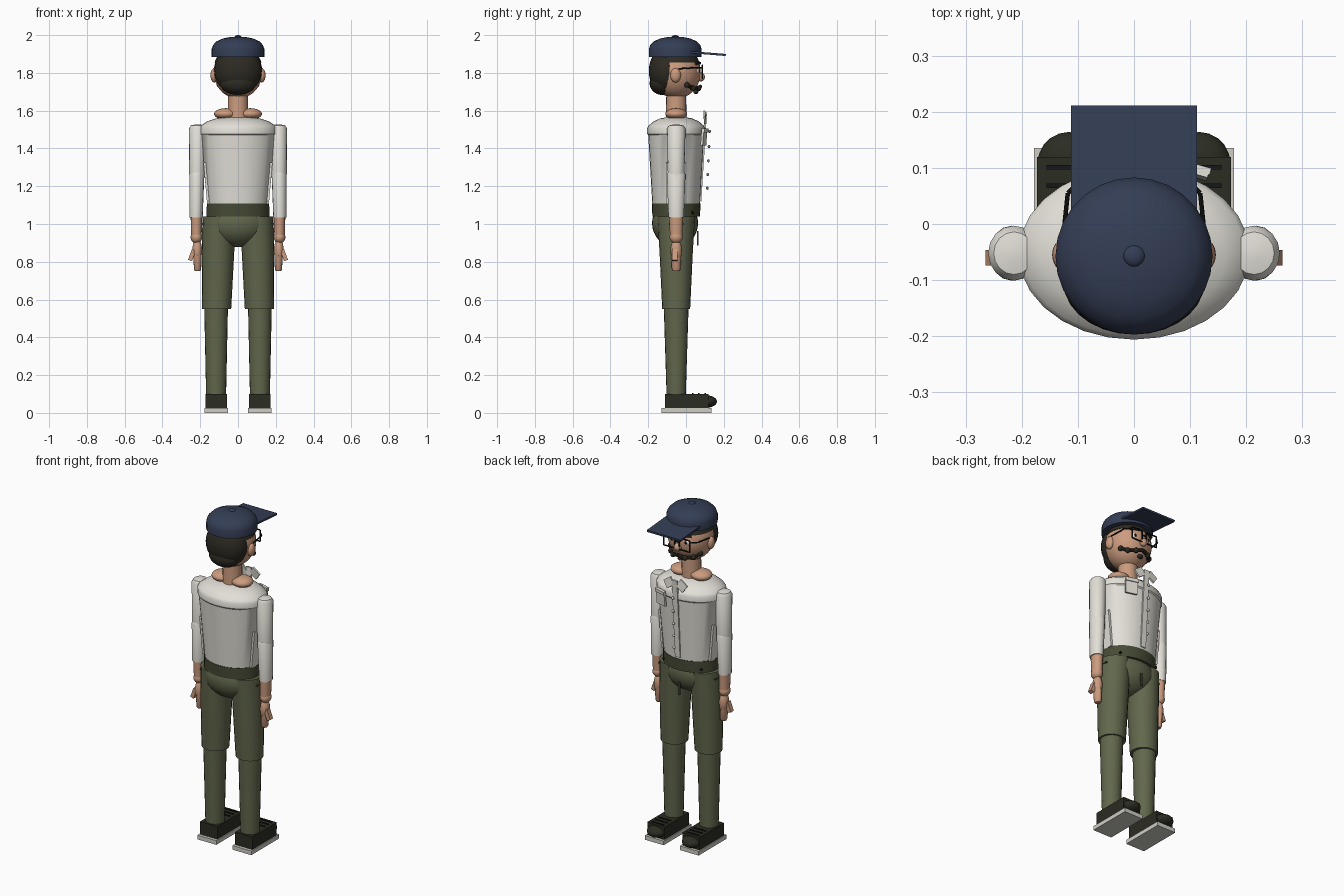
import bpy, bmesh, math
from mathutils import Matrix, Vector, Euler

if "Cube" in bpy.data.objects:
    bpy.data.objects.remove(bpy.data.objects["Cube"])

CY = -0.052  # body axis in y


def material(name, rgb):
    m = bpy.data.materials.new(name)
    m.diffuse_color = (*rgb, 1)
    m.use_nodes = True
    m.node_tree.nodes["Principled BSDF"].inputs["Base Color"].default_value = m.diffuse_color
    return m


NAVY = material("navy", (0.034, 0.047, 0.09))
OLIVE = material("olive", (0.12, 0.135, 0.072))
BELT = material("dark olive", (0.062, 0.07, 0.036))
SHIRT = material("off white", (0.76, 0.74, 0.68))
SKIN = material("skin", (0.6, 0.33, 0.21))
HAIR = material("dark brown", (0.026, 0.023, 0.016))
SHOE = material("shoe black", (0.024, 0.025, 0.016))
SOLE = material("sole grey", (0.62, 0.61, 0.56))
BLACK = material("black", (0.008, 0.008, 0.008))


def finish(name, bm, mat):
    bmesh.ops.recalc_face_normals(bm, faces=bm.faces[:])
    me = bpy.data.meshes.new(name)
    bm.to_mesh(me)
    bm.free()
    me.materials.append(mat)
    ob = bpy.data.objects.new(name, me)
    bpy.context.collection.objects.link(ob)
    return ob


def place(loc, size, rot):
    return (Matrix.Translation(loc) @ Euler([math.radians(a) for a in rot]).to_matrix().to_4x4()
            @ Matrix.Diagonal((*size, 1)))


def box(name, mat, loc, size, rot=(0, 0, 0)):
    bm = bmesh.new()
    bmesh.ops.create_cube(bm, size=1, matrix=place(loc, size, rot))
    return finish(name, bm, mat)


def ball(name, mat, loc, radii, rot=(0, 0, 0), seg=20, above=None):
    bm = bmesh.new()
    bmesh.ops.create_uvsphere(bm, u_segments=seg, v_segments=max(6, seg // 2 + 2), radius=1,
                              matrix=place(loc, radii, rot))
    if above is not None:  # keep only the part over a height
        bmesh.ops.bisect_plane(bm, geom=bm.verts[:] + bm.edges[:] + bm.faces[:],
                               plane_co=(0, 0, above), plane_no=(0, 0, 1), clear_inner=True)
        bmesh.ops.holes_fill(bm, edges=bm.edges[:])
    return finish(name, bm, mat)


def loft(name, mat, rings, seg=20, cy=CY):
    """Stack of elliptical rings (z, rx, ry, centre x)."""
    bm = bmesh.new()
    rows = []
    for z, rx, ry, cx in rings:
        rows.append([bm.verts.new((cx + rx * math.cos(2 * math.pi * i / seg),
                                   cy + ry * math.sin(2 * math.pi * i / seg), z)) for i in range(seg)])
    for a, b in zip(rows, rows[1:]):
        for i in range(seg):
            j = (i + 1) % seg
            bm.faces.new((a[i], a[j], b[j], b[i]))
    bm.faces.new(rows[0])
    bm.faces.new(rows[-1])
    return finish(name, bm, mat)


def rod(name, mat, p, q, r):
    p, q = Vector(p), Vector(q)
    d = q - p
    bm = bmesh.new()
    bmesh.ops.create_cone(bm, cap_ends=True, segments=8, radius1=r, radius2=r, depth=d.length,
                          matrix=Matrix.Translation((p + q) / 2) @ d.to_track_quat('Z', 'Y').to_matrix().to_4x4())
    return finish(name, bm, mat)


# Paired parts
for s in (-1, 1):
    side = "left" if s < 0 else "right"
    # shoes
    x = 0.116 * s
    box(side + "_sole", SOLE, (x, 0.003, 0.0125), (0.125, 0.264, 0.025))
    box(side + "_shoe", SHOE, (x, 0.004, 0.063), (0.114, 0.23, 0.076))
    ball(side + "_toe_cap", SHOE, (x, 0.108, 0.06), (0.056, 0.056, 0.033))
    for k in range(3):
        box(side + "_lace", BLACK, (x, 0.035 + 0.033 * k, 0.102), (0.08, 0.008, 0.006))
    # trouser legs
    loft(side + "_lower_leg", OLIVE, [(0.1, 0.053, 0.051, x), (0.57, 0.063, 0.066, x)])
    loft(side + "_upper_leg", OLIVE, [(0.55, 0.077, 0.074, 0.113 * s), (0.85, 0.086, 0.088, 0.106 * s),
                                      (1.04, 0.088, 0.1, 0.1 * s)])
    box(side + "_hip_pocket", BELT, (0.165 * s, -0.05, 1.0), (0.05, 0.08, 0.008))
    ball(side + "_rivet", BLACK, (0.125 * s, 0.034, 1.06), (0.008,) * 3, seg=8)
    # sleeves
    ax = 0.214 * s
    loft(side + "_upper_sleeve", SHIRT, [(1.25, 0.041, 0.044, 0.217 * s), (1.505, 0.046, 0.049, ax),
                                         (1.522, 0.036, 0.038, ax), (1.527, 0.012, 0.012, ax)], 16)
    loft(side + "_lower_sleeve", SHIRT, [(1.035, 0.035, 0.041, 0.222 * s), (1.262, 0.04, 0.049, 0.218 * s),
                                         (1.272, 0.035, 0.045, 0.218 * s)], 16)
    # forearm, wrist and hand
    loft(side + "_forearm", SKIN, [(0.92, 0.027, 0.032, 0.22 * s), (1.05, 0.031, 0.038, 0.22 * s)], 16)
    ball(side + "_wrist", SKIN, (0.22 * s, CY, 0.93), (0.031, 0.035, 0.033), seg=16)
    ball(side + "_palm", SKIN, (0.216 * s, CY, 0.86), (0.026, 0.03, 0.06), seg=16)
    loft(side + "_fingers", SKIN, [(0.75, 0.014, 0.016, 0.214 * s), (0.76, 0.019, 0.023, 0.214 * s),
                                   (0.85, 0.023, 0.028, 0.215 * s)], 12)
    box(side + "_thumb", SKIN, (0.244 * s, -0.06, 0.835), (0.022, 0.028, 0.06), (0, -20 * s, 0))
    # shoulder slope beside the neck
    ball(side + "_neck_muscle", SKIN, (0.065 * s, CY, 1.583), (0.062, 0.058, 0.03))
    # shirt side panel and collar tip
    box(side + "_side_panel", SHIRT, (0.167 * s, CY, 1.215), (0.012, 0.106, 0.22), (0, 5 * s, 0))
    box(side + "_collar", SHIRT, (0.042 * s, 0.1, 1.565), (0.055, 0.01, 0.05), (8, 35 * s, 0))
    # ears, eyes, brows
    ball(side + "_ear", SKIN, (0.126 * s, -0.055, 1.787), (0.02, 0.028, 0.038), seg=16)
    ball(side + "_eye", SHIRT, (0.046 * s, 0.058, 1.81), (0.02, 0.012, 0.018), seg=12)
    ball(side + "_pupil", BLACK, (0.046 * s, 0.068, 1.81), (0.008, 0.005, 0.009), seg=8)
    rod(side + "_eyebrow", HAIR, (0.022 * s, 0.073, 1.852), (0.072 * s, 0.05, 1.85), 0.008)
    # glasses: square rim and short temple
    lo, hi, zb, zt, y = 0.015 * s, 0.085 * s, 1.772, 1.84, 0.087
    corners = [(lo, y, zb), (hi, y, zb), (hi, y, zt), (lo, y, zt)]
    for k in range(4):
        rod(side + "_glasses_rim", BLACK, corners[k], corners[(k + 1) % 4], 0.004)
    rod(side + "_temple_front", BLACK, (0.085 * s, y, 1.828), (0.118 * s, 0.055, 1.828), 0.004)
    rod(side + "_temple", BLACK, (0.118 * s, 0.055, 1.828), (0.128 * s, -0.04, 1.822), 0.004)
    # moustache half with ball end
    pts = [(0, 0.076, 1.728), (0.04 * s, 0.066, 1.718), (0.075 * s, 0.036, 1.72), (0.098 * s, 0.004, 1.737)]
    for p, q in zip(pts, pts[1:]):
        rod(side + "_moustache", HAIR, p, q, 0.01)
    for p in pts[1:]:
        ball(side + "_moustache_lobe", HAIR, p, (0.015,) * 3, seg=12)

# Hips and waistband
ball("hips", OLIVE, (0, -0.058, 1.005), (0.165, 0.122, 0.127), seg=28)
loft("waistband", BELT, [(1.04, 0.167, 0.126, 0), (1.108, 0.165, 0.129, 0)], 28)
box("fly", BELT, (0, 0.063, 0.925), (0.012, 0.008, 0.075))

# Shirt body with shoulder rim and sloping top
loft("shirt_body", SHIRT, [(1.1, 0.161, 0.126, 0), (1.47, 0.2, 0.148, 0), (1.477, 0.206, 0.154, 0),
                           (1.508, 0.206, 0.154, 0), (1.52, 0.198, 0.147, 0), (1.543, 0.165, 0.12, 0),
                           (1.559, 0.115, 0.085, 0), (1.567, 0.05, 0.04, 0)], 28)
box("placket", SHIRT, (0, 0.09, 1.355), (0.034, 0.012, 0.47), (-3.7, 0, 0))
for z in (1.49, 1.41, 1.335, 1.262, 1.19):
    ball("shirt_button", SOLE, (0, 0.113 + (z - 1.19) * 0.04, z), (0.009, 0.007, 0.009), seg=10)
box("chest_pocket", SHIRT, (0.098, 0.095, 1.46), (0.07, 0.012, 0.09), (-4, 0, -16))
box("pocket_flap", SHIRT, (0.1, 0.103, 1.495), (0.075, 0.012, 0.02), (-4, 0, -16))

# Neck and head
loft("neck", SKIN, [(1.55, 0.055, 0.055, 0), (1.7, 0.052, 0.052, 0)], 20)
ball("head", SKIN, (0, CY, 1.805), (0.129, 0.13, 0.141), seg=32)
ball("nose", SKIN, (0, 0.078, 1.778), (0.022, 0.022, 0.024), seg=16)
ball("chin_beard", HAIR, (0, 0.052, 1.7), (0.018, 0.014, 0.012), seg=12)
rod("glasses_bridge", BLACK, (-0.015, 0.087, 1.815), (0.015, 0.087, 1.815), 0.004)

# Hair: back mass and crown under the cap
ball("hair_back", HAIR, (0, -0.103, 1.81), (0.126, 0.094, 0.125), seg=28)
ball("hair_nape", HAIR, (0, -0.125, 1.745), (0.095, 0.068, 0.062), seg=24)
ball("hair_crown", HAIR, (0, CY - 0.002, 1.805), (0.133, 0.134, 0.143), seg=32, above=1.855)

# Cap
loft("cap", NAVY, [(1.885, 0.14, 0.14, 0), (1.925, 0.14, 0.14, 0), (1.948, 0.132, 0.132, 0),
                   (1.968, 0.112, 0.112, 0), (1.982, 0.08, 0.08, 0), (1.99, 0.04, 0.04, 0),
                   (1.992, 0.008, 0.008, 0)], 28, -0.057)
ball("cap_button", NAVY, (0, -0.057, 1.988), (0.02, 0.02, 0.012), seg=14)
box("cap_brim", NAVY, (0, 0.108, 1.903), (0.224, 0.206, 0.011), (-4.5, 0, 0))

# Smooth shading with crisp edges
for ob in bpy.context.collection.objects:
    ob.select_set(True)
    bpy.context.view_layer.objects.active = ob
bpy.ops.object.shade_smooth_by_angle(angle=math.radians(35))
